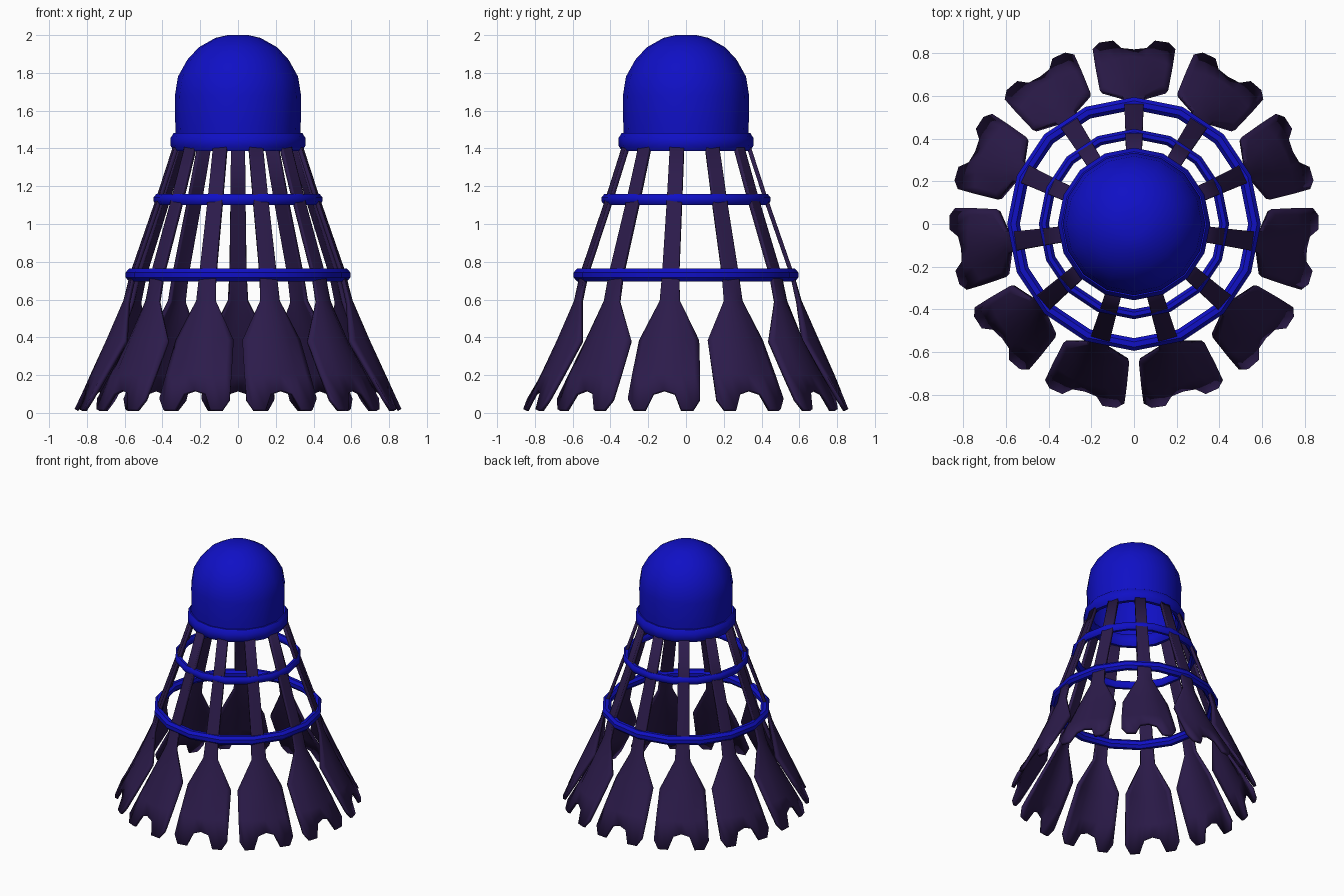
import bpy, bmesh, math
from math import sin, cos, pi

if "Cube" in bpy.data.objects:
    bpy.data.objects.remove(bpy.data.objects["Cube"])


def material(name, color):
    m = bpy.data.materials.new(name)
    m.diffuse_color = (*color, 1)
    m.use_nodes = True
    m.node_tree.nodes["Principled BSDF"].inputs["Base Color"].default_value = m.diffuse_color
    return m


BLUE = material("blue", (0.005, 0.005, 0.56))
PURPLE = material("dark_purple", (0.025, 0.011, 0.07))


def finish(name, bm, mat, angle=40):
    bmesh.ops.recalc_face_normals(bm, faces=bm.faces)
    me = bpy.data.meshes.new(name)
    bm.to_mesh(me)
    bm.free()
    me.materials.append(mat)
    ob = bpy.data.objects.new(name, me)
    bpy.context.collection.objects.link(ob)
    bpy.ops.object.select_all(action='DESELECT')
    ob.select_set(True)
    bpy.context.view_layer.objects.active = ob
    bpy.ops.object.shade_smooth_by_angle(angle=math.radians(angle))
    return ob


def lathe(name, profile, mat, closed=False, sides=16):
    """Revolve (radius, z) points around z."""
    bm = bmesh.new()
    rings = [[bm.verts.new((r * cos(2 * pi * i / sides), r * sin(2 * pi * i / sides), z))
              for i in range(sides)] for r, z in profile]
    pairs = list(zip(rings, rings[1:]))
    if closed:
        pairs.append((rings[-1], rings[0]))
    else:
        bm.faces.new(rings[-1])
    for a, b in pairs:
        for i in range(sides):
            j = (i + 1) % sides
            bm.faces.new((a[i], a[j], b[j], b[i]))
    return finish(name, bm, mat)


def oval(r, z, a, b, n=8):
    return [(r + a * cos(2 * pi * (k + .5) / n), z + b * sin(2 * pi * (k + .5) / n))
            for k in range(n)]


# Hollow domed cork and its collar
lathe("cork_dome", [(.325, 1.40), (.332, 1.52), (.334, 1.68), (.318, 1.78), (.268, 1.87),
                    (.208, 1.935), (.12, 1.985), (.055, 2.0)], BLUE)
lathe("cork_collar", oval(.327, 1.435, .033, .052), BLUE, True)

# Binding rings around the stems
lathe("upper_binding_ring", oval(.423, 1.13, .025, .031), BLUE, True)
lathe("lower_binding_ring", oval(.565, .73, .032, .036), BLUE, True)

# Feather outline: rows of (z, centre radius, half width, inward curl of the edges)
ROWS = [(1.46, .315, .037, 0), (1.13, .423, .04, 0), (.73, .562, .045, 0),
        (.59, .602, .05, .01), (.38, .695, .155, .075), (.20, .775, .178, .045)]
# Notched tip: (fraction of half width, z) from edge to centre
TIP = [(1, .07), (.84, .015), (.5, .015), (.3, .10), (0, .118)]
COLS = [-u for u, _ in TIP] + [u for u, _ in TIP[-2::-1]]
TIP_Z = [z for _, z in TIP] + [z for _, z in TIP[-2::-1]]


def feather(index, count=11):
    a = pi / 2 + 2 * pi * index / count
    bm = bmesh.new()

    def point(u, z, r, w, curl):
        r -= curl * u * u
        t = u * w
        return bm.verts.new((r * cos(a) - t * sin(a), r * sin(a) + t * cos(a), z))

    grid = [[point(u, z, r, w, c) for u in COLS] for z, r, w, c in ROWS]
    grid.append([point(u, z, .862 - .45 * z, .192, .02) for u, z in zip(COLS, TIP_Z)])
    for p, q in zip(grid, grid[1:]):
        for k in range(len(COLS) - 1):
            bm.faces.new((p[k], p[k + 1], q[k + 1], q[k]))
    ob = finish(f"feather_{index + 1}", bm, PURPLE)
    mod = ob.modifiers.new("thickness", 'SOLIDIFY')
    mod.thickness = .022
    mod.offset = 0


for i in range(11):
    feather(i)
